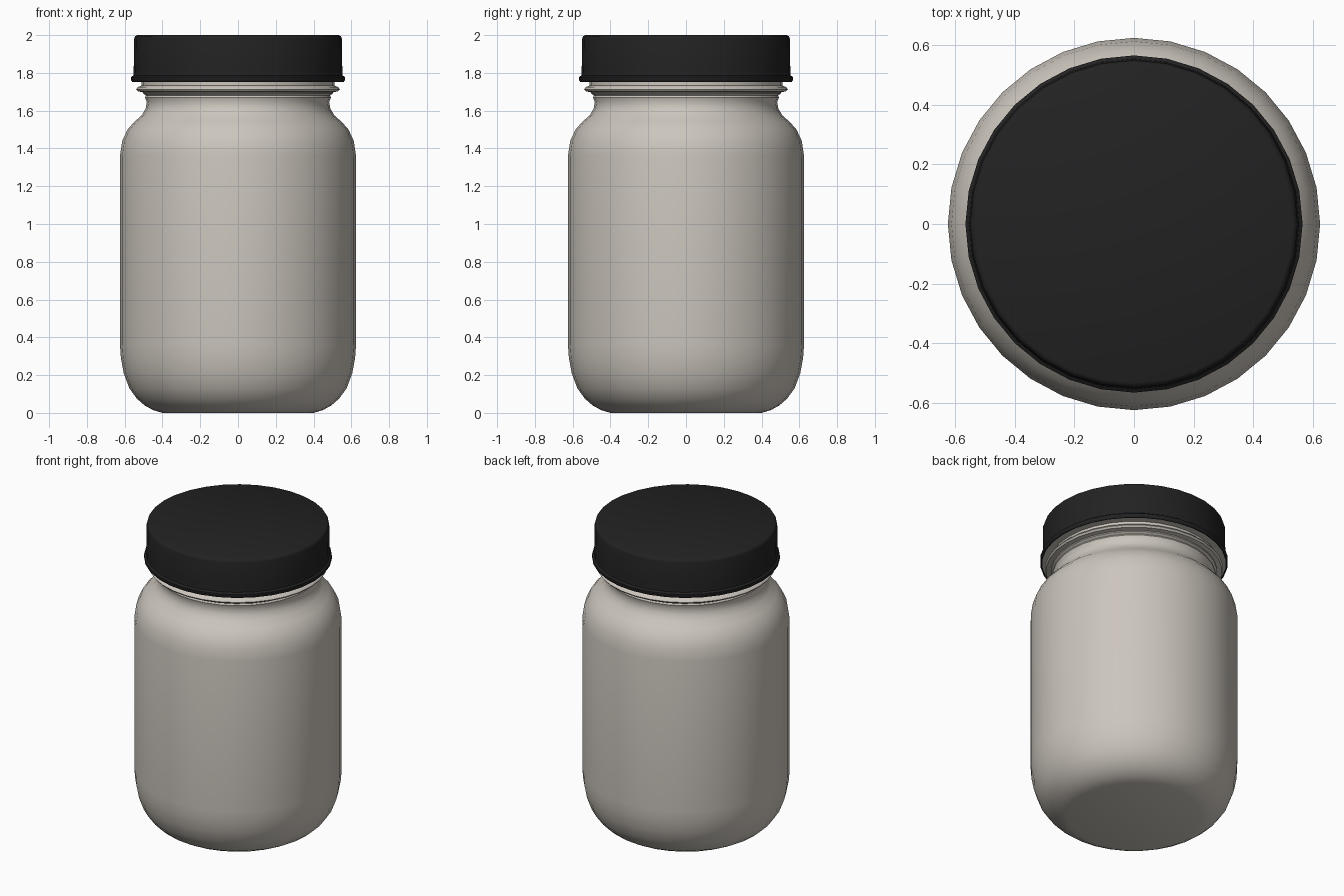
import bpy, bmesh, math

if "Cube" in bpy.data.objects:
    bpy.data.objects.remove(bpy.data.objects["Cube"])

SIDES = 32


def material(name, rgb):
    m = bpy.data.materials.new(name)
    m.diffuse_color = (*rgb, 1)
    m.use_nodes = True
    m.node_tree.nodes["Principled BSDF"].inputs["Base Color"].default_value = m.diffuse_color
    return m


def lathe(name, profile, mat, angle):
    """Revolve an (r, z) profile, listed bottom to top, around the z axis."""
    bm = bmesh.new()
    rings = []
    for r, z in profile:
        if r == 0:
            rings.append([bm.verts.new((0, 0, z))] * SIDES)
        else:
            rings.append([bm.verts.new((r * math.cos(2 * math.pi * i / SIDES),
                                        r * math.sin(2 * math.pi * i / SIDES), z))
                          for i in range(SIDES)])
    for a, b in zip(rings, rings[1:]):
        for i in range(SIDES):
            j = (i + 1) % SIDES
            bm.faces.new(list(dict.fromkeys((a[i], a[j], b[j], b[i]))))
    mesh = bpy.data.meshes.new(name)
    bm.to_mesh(mesh)
    bm.free()
    mesh.materials.append(mat)
    ob = bpy.data.objects.new(name, mesh)
    bpy.context.collection.objects.link(ob)
    bpy.ops.object.select_all(action='DESELECT')
    ob.select_set(True)
    bpy.context.view_layer.objects.active = ob
    bpy.ops.object.shade_smooth_by_angle(angle=math.radians(angle))
    return ob


stone = material("warm grey", (0.60, 0.56, 0.505))
black = material("black", (0.016, 0.016, 0.016))

# Jar: flat base, rounded heel, straight wall, shoulder, neck, beads and rim under the lid
lathe("jar", [
    (0, 0), (0.40, 0), (0.45, 0.015), (0.495, 0.04), (0.535, 0.075),
    (0.575, 0.13), (0.605, 0.21), (0.62, 0.29), (0.625, 0.36),
    (0.625, 1.36), (0.613, 1.44), (0.585, 1.50), (0.55, 1.54), (0.51, 1.575),
    (0.489, 1.61), (0.483, 1.645), (0.492, 1.67), (0.487, 1.68),
    (0.502, 1.69), (0.502, 1.697), (0.53, 1.702), (0.539, 1.713),
    (0.53, 1.725), (0.512, 1.732), (0.512, 1.753), (0.553, 1.754),
    (0.50, 1.80), (0, 1.80),
], stone, 35)

# Lid: flared lip, straight skirt, softly rounded top edge
lathe("lid", [
    (0.545, 1.757), (0.560, 1.753), (0.566, 1.760), (0.566, 1.778),
    (0.554, 1.787), (0.552, 1.83), (0.550, 1.98), (0.545, 1.994),
    (0.533, 2.0), (0, 2.0),
], black, 50)
